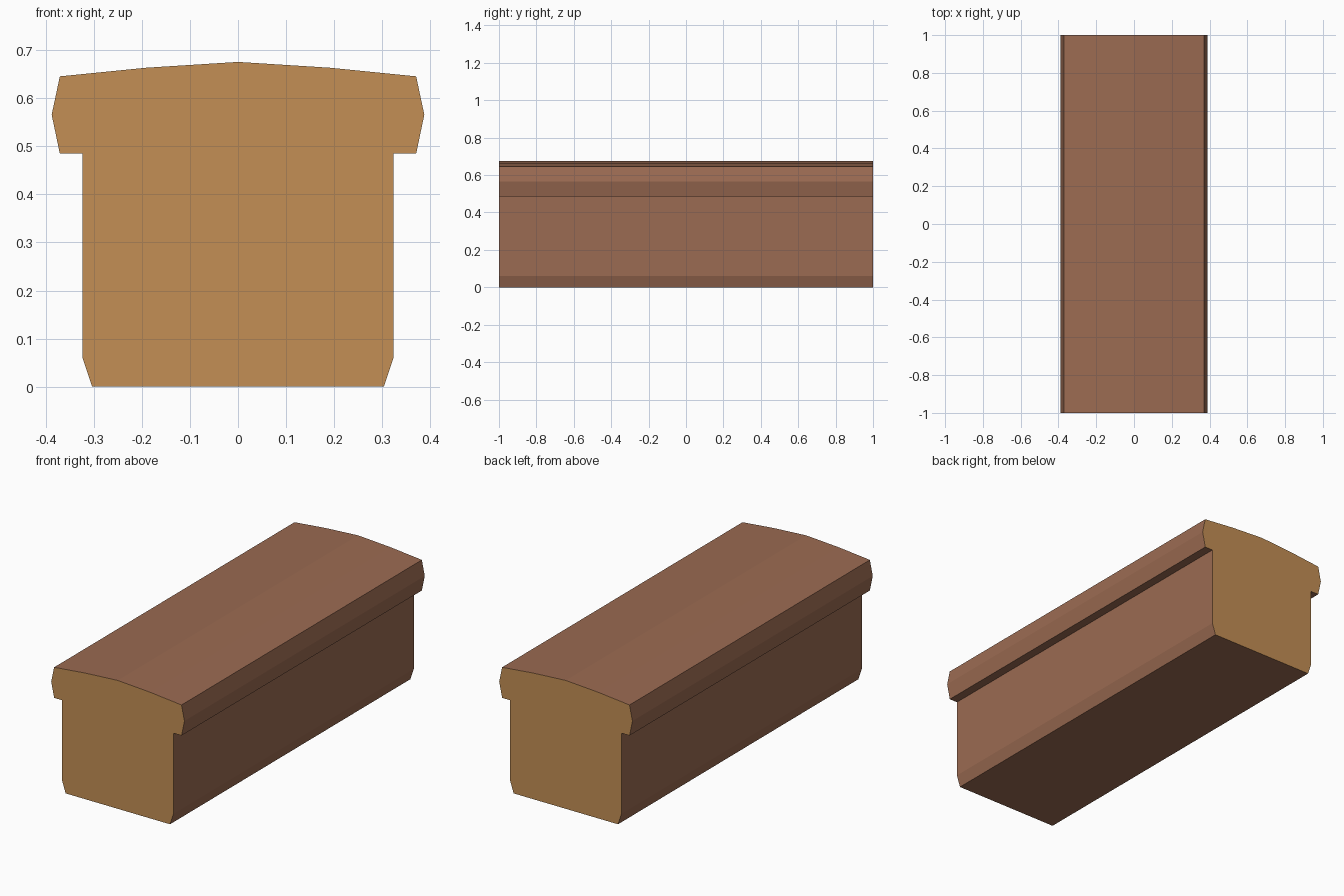
import bpy
import bmesh

cube = bpy.data.objects.get("Cube")
if cube:
    bpy.data.objects.remove(cube, do_unlink=True)


def make_material(name, rgb):
    mat = bpy.data.materials.new(name)
    mat.use_nodes = True
    color = (*rgb, 1.0)
    mat.diffuse_color = color
    mat.node_tree.nodes["Principled BSDF"].inputs["Base Color"].default_value = color
    return mat


crust = make_material("brown crust", (0.33, 0.147, 0.084))
crumb = make_material("golden crumb", (0.55, 0.275, 0.09))

# Half of the loaf cross-section (x, z), from the base up to the crown
half = [(0.304, 0), (0.324, 0.06), (0.324, 0.485), (0.371, 0.485),
        (0.388, 0.566), (0.371, 0.646), (0.19, 0.664)]
profile = half + [(0, 0.676)] + [(-x, z) for x, z in reversed(half)]

# Loaf: the mirrored section extruded along its length
bm = bmesh.new()
front = bm.faces.new([bm.verts.new((x, -1, z)) for x, z in profile])
result = bmesh.ops.extrude_face_region(bm, geom=[front], use_keep_orig=True)
back_verts = [v for v in result["geom"] if isinstance(v, bmesh.types.BMVert)]
bmesh.ops.translate(bm, verts=back_verts, vec=(0, 2, 0))
bmesh.ops.recalc_face_normals(bm, faces=bm.faces)

# Crumb on the two cut ends, crust everywhere else
for face in bm.faces:
    face.material_index = 1 if abs(face.normal.y) > 0.9 else 0

mesh = bpy.data.meshes.new("bread_loaf")
bm.to_mesh(mesh)
bm.free()
mesh.materials.append(crust)
mesh.materials.append(crumb)
loaf = bpy.data.objects.new("bread_loaf", mesh)
bpy.context.collection.objects.link(loaf)
